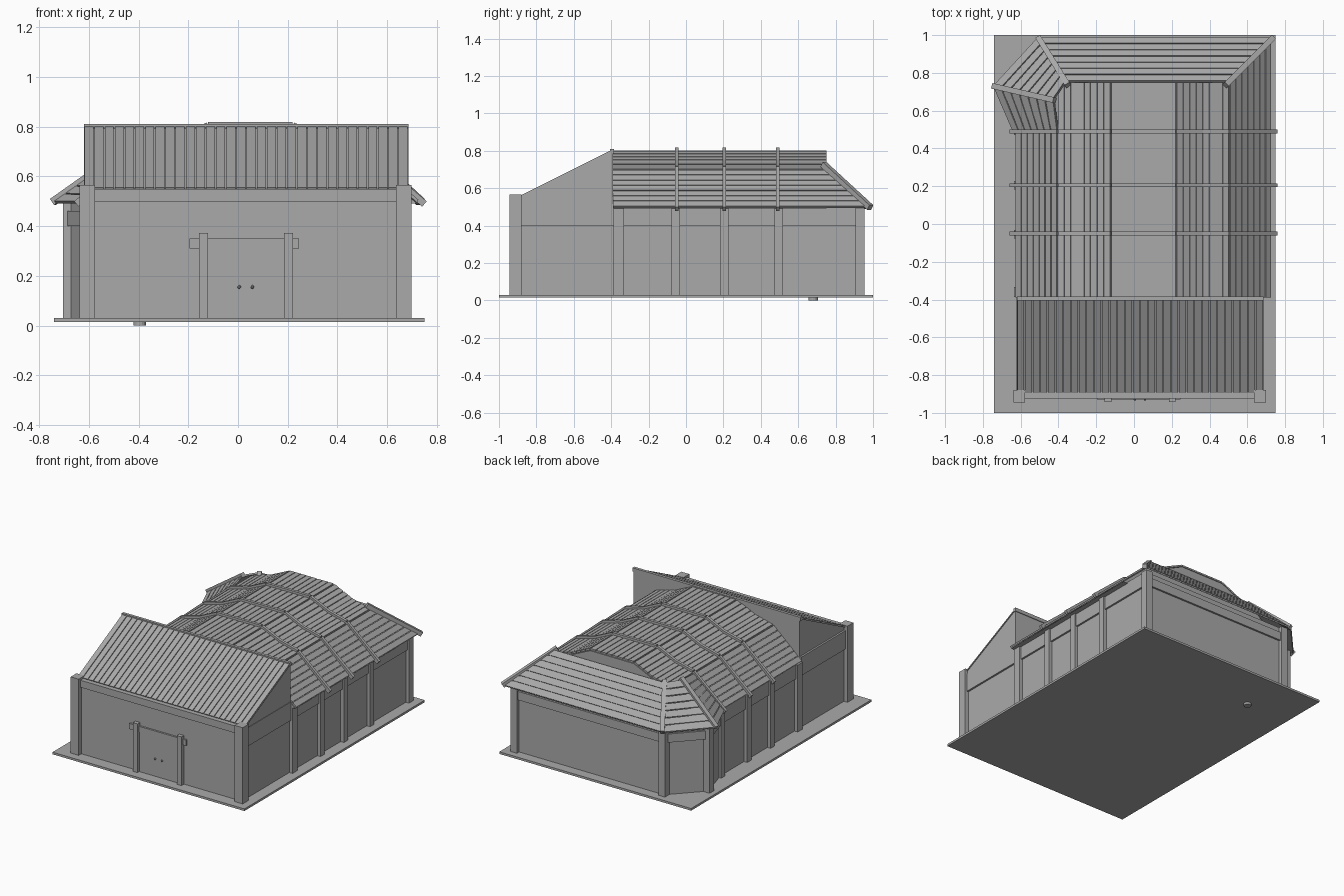
import bpy, bmesh
from mathutils import Vector

old = bpy.data.objects.get("Cube")
if old:
    bpy.data.objects.remove(old)

GREY = (0.4, 0.4, 0.4, 1)
mat = bpy.data.materials.new("plain_grey")
mat.use_nodes = True
mat.diffuse_color = GREY
mat.node_tree.nodes["Principled BSDF"].inputs["Base Color"].default_value = GREY


def finish(name, bm):
    bmesh.ops.recalc_face_normals(bm, faces=bm.faces)
    me = bpy.data.meshes.new(name)
    bm.to_mesh(me)
    bm.free()
    me.materials.append(mat)
    ob = bpy.data.objects.new(name, me)
    bpy.context.collection.objects.link(ob)
    return ob


def prism_into(bm, points, offset):
    """Extrude a planar outline by an offset vector."""
    low = [bm.verts.new(p) for p in points]
    high = [bm.verts.new(Vector(p) + Vector(offset)) for p in points]
    bm.faces.new(low)
    bm.faces.new(high)
    n = len(low)
    for i in range(n):
        j = (i + 1) % n
        bm.faces.new((low[i], low[j], high[j], high[i]))


def prism(name, points, offset):
    bm = bmesh.new()
    prism_into(bm, points, offset)
    return finish(name, bm)


def box(name, x0, x1, y0, y1, z0, z1):
    return prism(name, [(x0, y0, z0), (x1, y0, z0), (x1, y1, z0), (x0, y1, z0)],
                 (0, 0, z1 - z0))


def bar_into(bm, p, q, width, height, up=(0, 0, 1)):
    """Rectangular beam from p to q."""
    p, q = Vector(p), Vector(q)
    side = (q - p).cross(Vector(up)).normalized()
    top = side.cross(q - p).normalized() * height / 2
    side *= width / 2
    prism_into(bm, [p - side - top, p + side - top, p + side + top, p - side + top], q - p)


def bar(name, p, q, width, height):
    bm = bmesh.new()
    bar_into(bm, p, q, width, height)
    return finish(name, bm)


def slats(name, a0, a1, b0, b1, count, thick=0.012, gap=0.12):
    """Boards parallel to edge a, spread from edge a to edge b, on a backing sheet."""
    a0, a1, b0, b1 = map(Vector, (a0, a1, b0, b1))
    normal = (a1 - a0).cross(b0 - a0).normalized()
    if normal.z < 0:
        normal.negate()
    bm = bmesh.new()
    prism_into(bm, [a0, a1, b1, b0], normal * thick * 0.4)
    for i in range(count):
        s, t = (i + gap / 2) / count, (i + 1 - gap / 2) / count
        prism_into(bm, [a0.lerp(b0, s), a1.lerp(b1, s), a1.lerp(b1, t), a0.lerp(b0, t)],
                   normal * thick)
    return finish(name, bm)


# Ground slab and foot
box("base_slab", -0.74, 0.75, -1, 1, 0.015, 0.03)
bm = bmesh.new()
bmesh.ops.create_cone(bm, cap_ends=True, segments=16, radius1=0.025, radius2=0.025, depth=0.017)
bmesh.ops.translate(bm, verts=bm.verts, vec=(-0.395, 0.68, 0.0085))
finish("base_foot", bm)

# Wall body with an angled back corner
LEFT, RIGHT, FRONT, BACK = -0.61, 0.67, -0.915, 0.93
corner_a, corner_b = (-0.68, 0.72), (-0.48, BACK)
footprint = [(LEFT, FRONT), (RIGHT, FRONT), (RIGHT, BACK), corner_b, corner_a, (LEFT, 0.49)]
prism("walls", [(x, y, 0.03) for x, y in footprint], (0, 0, 0.47))

# Front block under the lean-to roof
prism("front_block", [(LEFT, FRONT, 0.5), (LEFT, FRONT, 0.55), (LEFT, -0.88, 0.55),
                      (LEFT, -0.39, 0.795), (LEFT, -0.39, 0.5)], (RIGHT - LEFT + 0.01, 0, 0))
box("front_beam", -0.58, 0.64, -0.925, -0.89, 0.5, 0.55)
slats("front_roof", (-0.62, -0.89, 0.545), (-0.62, -0.39, 0.795),
      (0.685, -0.89, 0.545), (0.685, -0.39, 0.795), 32)
box("front_ridge", -0.62, 0.685, -0.405, -0.385, 0.785, 0.81)

# Corner posts and side framing, on both sides
for side, x, s in (("right", LEFT, -1), ("left", RIGHT, 1)):
    cx = x - s * 0.003
    box("front_post_" + side, cx - 0.031, cx + 0.031, -0.945, -0.88, 0.03, 0.565)
    xs = sorted((x - s * 0.02, x + s * 0.025))
    xb = sorted((x - s * 0.02, x + s * 0.013))
    for y, w in ((-0.36, 0.055), (-0.055, 0.045), (0.205, 0.045), (0.495, 0.045)):
        box("side_post_" + side, *xs, y - w / 2, y + w / 2, 0.03, 0.5)
    box("front_side_beam_" + side, *xb, -0.88, -0.39, 0.4, 0.53)
    box("side_beam_" + side, *xb, -0.39, BACK if s > 0 else 0.49, 0.4, 0.5)

# Back posts and beams
for px, py in ((RIGHT, BACK), corner_a, corner_b):
    box("back_post", px - 0.025, px + 0.025, py - 0.025, py + 0.025, 0.03, 0.5)
for p, q in (((LEFT, 0.49), corner_a), (corner_a, corner_b), (corner_b, (RIGHT, BACK))):
    bar("back_beam", (*p, 0.43), (*q, 0.43), 0.026, 0.06)

# Front door
box("door_panel", -0.13, 0.2, -0.923, -0.9, 0.03, 0.35)
box("door_lintel", -0.195, 0.245, -0.928, -0.9, 0.31, 0.35)
for x in (-0.138, 0.203):
    box("door_post", x - 0.018, x + 0.018, -0.943, -0.9, 0.03, 0.372)
for x in (0.005, 0.058):
    bm = bmesh.new()
    bmesh.ops.create_icosphere(bm, subdivisions=1, radius=0.008)
    bmesh.ops.translate(bm, verts=bm.verts, vec=(x, -0.928, 0.155))
    finish("door_knob", bm)

# Main roof: stepped profile, mirrored about its own centre line
MID = 0.05
half = [(0.67, 0.495), (0.45, 0.69), (0.31, 0.725), (0.17, 0.79)]
profile = [(MID + x, z) for x, z in half] + [(MID - x, z) for x, z in reversed(half)]
prism("roof_core", [(x, -0.39, z - 0.004) for x, z in profile], (0, 1.14, 0))
last = len(profile) - 2
for i, count in enumerate((7, 4, 4, 8, 4, 4, 7)):
    (x0, z0), (x1, z1) = profile[i], profile[i + 1]
    end0, end1 = (0.96, 0.75) if i == 0 else (0.5, 0.5) if i == last else (0.75, 0.75)
    slats("main_roof_boards", (x0, -0.39, z0), (x0, end0, z0),
          (x1, -0.39, z1), (x1, end1, z1), count)

# Roof ribs following the profile
ribs = [(MID + 0.7, 0.475)] + profile[1:-1] + [(MID - 0.7, 0.475)]
for y in (-0.05, 0.205, 0.49):
    bm = bmesh.new()
    for (x0, z0), (x1, z1) in zip(ribs, ribs[1:]):
        bar_into(bm, (x0, y, z0 + 0.014), (x1, y, z1 + 0.014), 0.02, 0.028)
    finish("roof_rib", bm)

# Hipped back roof and angled corner roof
TOP, EAVE = 0.715, 0.49
slats("back_roof", (0.73, 0.98, EAVE), (-0.51, 0.98, EAVE),
      (0.49, 0.75, TOP), (-0.36, 0.75, TOP), 7)
slats("corner_roof", (-0.51, 0.98, EAVE), (-0.74, 0.73, EAVE),
      (-0.36, 0.75, TOP), (-0.42, 0.66, TOP), 7)
slats("corner_side_roof", (-0.74, 0.73, EAVE), (-0.64, 0.5, EAVE),
      (-0.42, 0.66, TOP), (-0.4, 0.5, 0.69), 7)
for p, q in (((0.735, 0.985), (0.485, 0.735)), ((-0.505, 0.985), (-0.35, 0.735)),
             ((-0.745, 0.73), (-0.42, 0.655))):
    bar("hip_rib", (*p, 0.497), (*q, 0.727), 0.03, 0.03)
